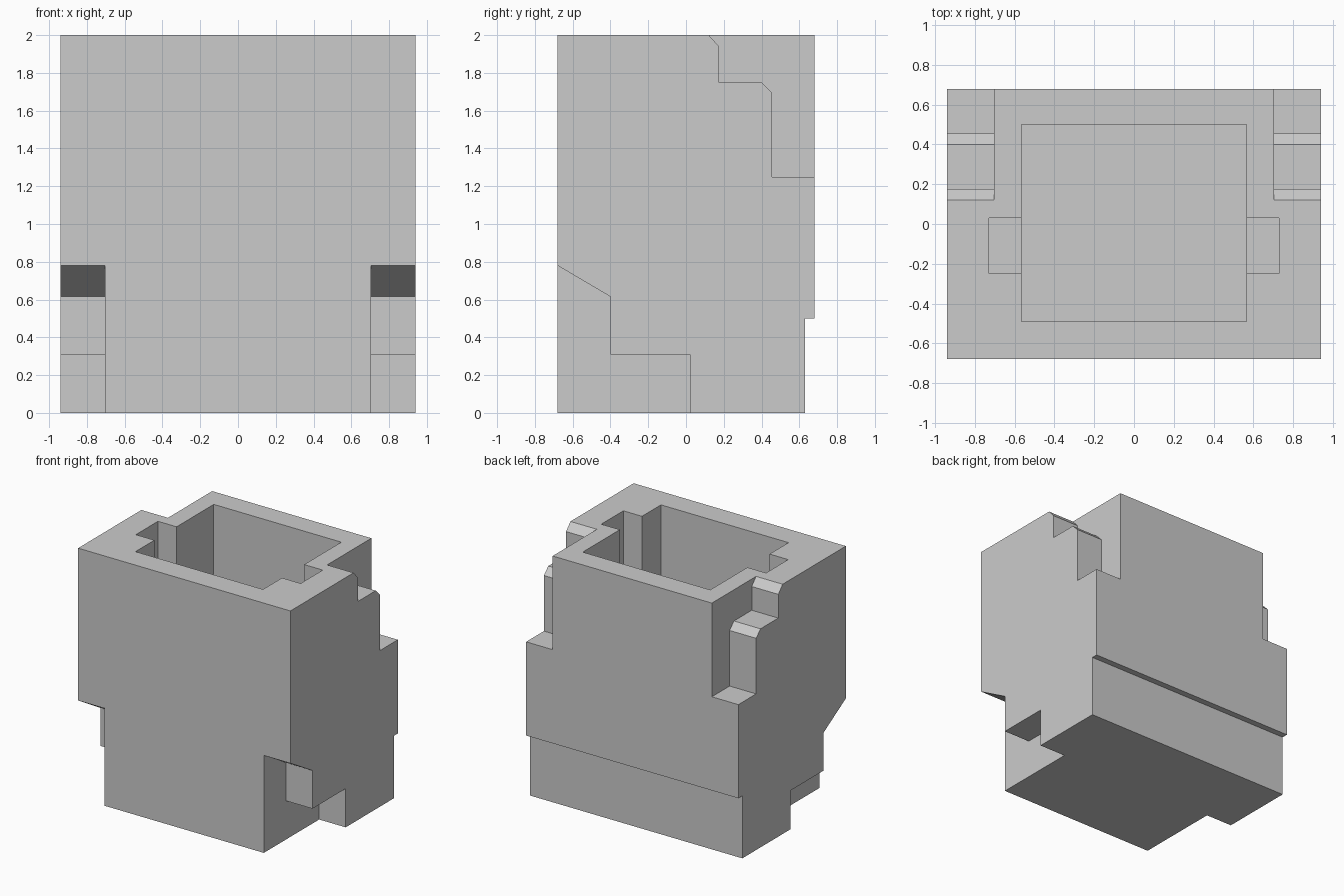
import bpy
import bmesh

cube = bpy.data.objects.get("Cube")
if cube:
    bpy.data.objects.remove(cube, do_unlink=True)

# One plain grey for the whole housing
grey = bpy.data.materials.new("plain_grey")
grey.use_nodes = True
colour = (0.6, 0.6, 0.6, 1)
grey.diffuse_color = colour
grey.node_tree.nodes["Principled BSDF"].inputs["Base Color"].default_value = colour


def prism(name, profile, x0, x1):
    """Extrude a (y, z) profile along x."""
    bm = bmesh.new()
    face = bm.faces.new([bm.verts.new((x0, y, z)) for y, z in profile])
    new = bmesh.ops.extrude_face_region(bm, geom=[face])["geom"]
    moved = [v for v in new if isinstance(v, bmesh.types.BMVert)]
    bmesh.ops.translate(bm, verts=moved, vec=(x1 - x0, 0, 0))
    bmesh.ops.recalc_face_normals(bm, faces=bm.faces)
    mesh = bpy.data.meshes.new(name)
    bm.to_mesh(mesh)
    bm.free()
    mesh.materials.append(grey)
    obj = bpy.data.objects.new(name, mesh)
    bpy.context.collection.objects.link(obj)
    return obj


def rectangle(y0, y1, z0, z1):
    return [(y0, z0), (y1, z0), (y1, z1), (y0, z1)]


def cut(body, name, profile, x0, x1):
    """Subtract a prism from the body, then discard the cutter."""
    cutter = prism(name, profile, x0, x1)
    cutter.hide_render = True
    mod = body.modifiers.new(name, "BOOLEAN")
    mod.operation = "DIFFERENCE"
    mod.solver = "EXACT"
    mod.object = cutter
    bpy.context.view_layer.objects.active = body
    bpy.ops.object.modifier_apply(modifier=mod.name)
    bpy.data.objects.remove(cutter, do_unlink=True)


# Main block with the shallow step along the lower back
body = prism("housing_body", [(-0.68, 0), (0.63, 0), (0.63, 0.5), (0.68, 0.5),
                              (0.68, 2), (-0.68, 2)], -0.94, 0.94)

# Open cavity in the top
cut(body, "cavity", rectangle(-0.49, 0.5, 0.19, 2.1), -0.565, 0.565)

# Stepped profiles removed from the side corners
lower_front = [(-0.8, -0.1), (0.02, -0.1), (0.02, 0.31), (-0.4, 0.31),
               (-0.4, 0.615), (-0.8, 0.851)]
upper_back = [(0.065, 2.06), (0.175, 1.94), (0.175, 1.75), (0.4, 1.75),
              (0.455, 1.695), (0.455, 1.25), (0.8, 1.25), (0.8, 2.06)]

for side in (-1, 1):
    cut(body, "lower_corner", lower_front, side * 0.705, side * 1.1)
    cut(body, "upper_corner", upper_back, side * 0.705, side * 1.1)
    # Shallower pocket opening off each side of the cavity
    cut(body, "side_pocket", rectangle(-0.25, 0.03, 0.5, 2.1), side * 0.5, side * 0.73)
